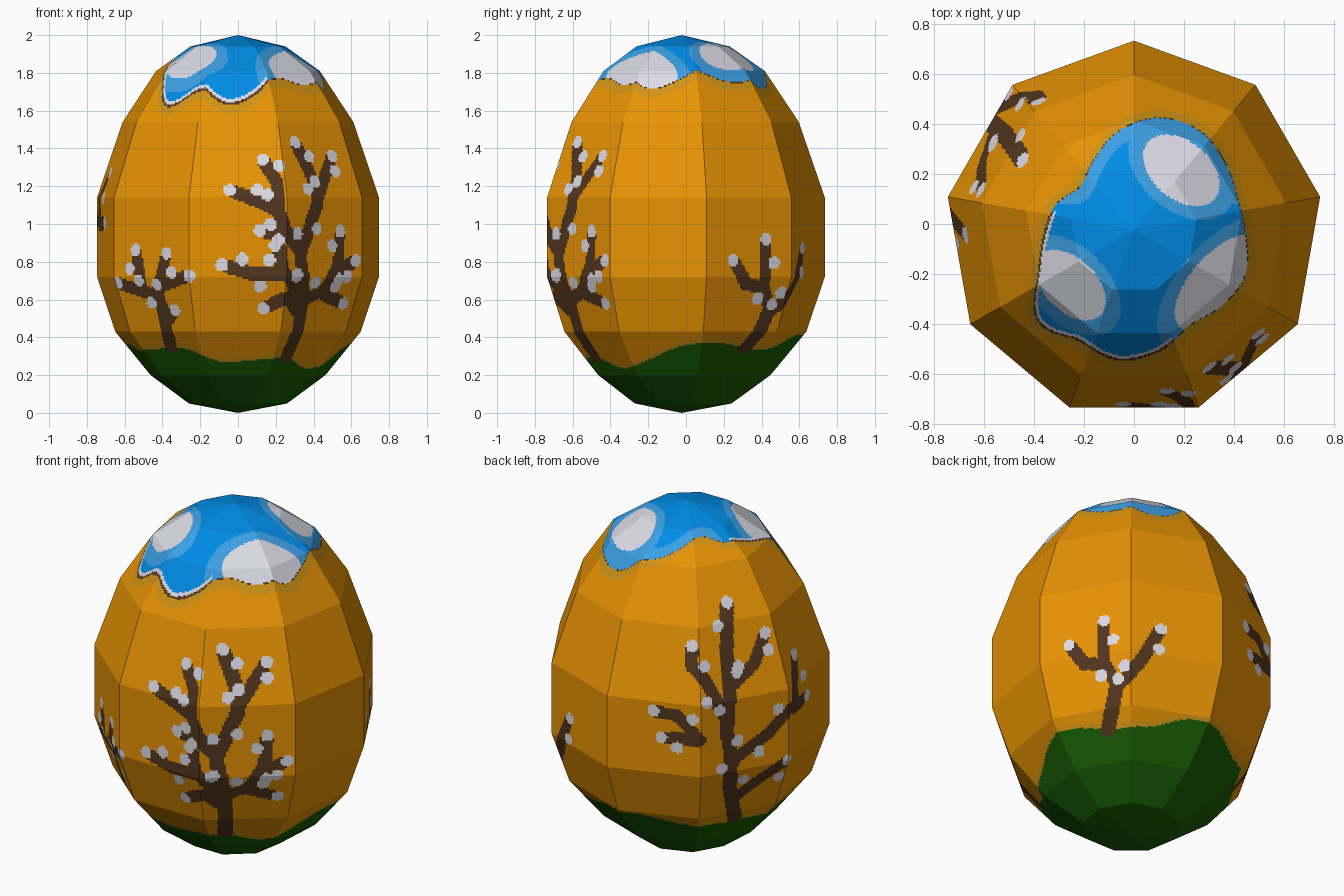
import bpy, bmesh, math
from mathutils import Vector
from mathutils.bvhtree import BVHTree
from mathutils.kdtree import KDTree

if "Cube" in bpy.data.objects:
    bpy.data.objects.remove(bpy.data.objects["Cube"])

# ---------- materials (sRGB 0-255 turned into linear) ----------
COLORS = {"orange_shell": (232, 147, 4), "ochre_rim": (208, 147, 22), "grass_green": (24, 94, 4),
          "bark_brown": (82, 54, 31), "snow_white": (220, 219, 230), "sky_blue": (0, 140, 230),
          "pale_blue": (60, 160, 228)}
ORANGE, RIM, GREEN, BROWN, WHITE, BLUE, PALE = range(7)


def linear(c):
    c /= 255
    return c / 12.92 if c < 0.04 else ((c + 0.055) / 1.055) ** 2.4


mesh = bpy.data.meshes.new("egg")
for name, rgb in COLORS.items():
    mat = bpy.data.materials.new(name)
    mat.diffuse_color = (*map(linear, rgb), 1)
    mat.use_nodes = True
    mat.node_tree.nodes["Principled BSDF"].inputs["Base Color"].default_value = mat.diffuse_color
    mesh.materials.append(mat)

# ---------- nine-sided egg body, each flat facet finely cut so it can be painted ----------
PROFILE = [(0, 0), (0.264, 0.05), (0.47, 0.20), (0.66, 0.43), (0.758, 0.72), (0.758, 1.14),
           (0.62, 1.54), (0.44, 1.81), (0.255, 1.94), (0, 2.0)]
SIDES, CUTS, STEP, AXIS_Y = 9, 46, 0.011, -0.023

corners = [Vector((math.cos(a), math.sin(a))) for a in
           (math.radians(90 + 40 * i) for i in range(SIDES + 1))]
outline = [corners[i].lerp(corners[i + 1], k / CUTS) for i in range(SIDES) for k in range(CUTS)]

rows = []
for (r0, z0), (r1, z1) in zip(PROFILE, PROFILE[1:]):
    n = max(2, round(math.hypot(r1 - r0, z1 - z0) / STEP))
    rows += [(r0 + (r1 - r0) * i / n, z0 + (z1 - z0) * i / n) for i in range(n)]
rows = rows[1:]

bm = bmesh.new()
rings = [[bm.verts.new((r * p.x, r * p.y + AXIS_Y, z)) for p in outline] for r, z in rows]
bottom, top = bm.verts.new((0, AXIS_Y, 0)), bm.verts.new((0, AXIS_Y, 2))
N = len(outline)
for i in range(N):
    j = (i + 1) % N
    bm.faces.new((bottom, rings[0][j], rings[0][i]))
    bm.faces.new((top, rings[-1][i], rings[-1][j]))
    for a, b in zip(rings, rings[1:]):
        bm.faces.new((a[i], a[j], b[j], b[i]))
bm.normal_update()
surface = BVHTree.FromBMesh(bm)

# ---------- painted trees: strokes drawn on a flat canvas and projected onto the shell ----------
PX = 188.0  # canvas units per model unit
trunk_pts, twig_pts, snow_pts = [], [], []


def tree(azimuth, elevation, base, strokes):
    """Strokes are in canvas units from the tree's foot; the first one is the trunk."""
    a, e = math.radians(azimuth), math.radians(elevation)
    view = Vector((math.cos(a) * math.cos(e), math.sin(a) * math.cos(e), math.sin(e)))
    right = Vector((-math.sin(a), math.cos(a), 0))
    up = view.cross(right)

    def mark(store, q):
        o = Vector((0, 0, 1)) + (right * (q.x + base[0]) + up * (q.y + base[1])) / PX
        p = surface.ray_cast(o + view * 5, -view)[0]
        if p:
            store.append(p)

    side = 1
    for k, stroke in enumerate(strokes):
        pts = [Vector(q) for q in stroke]
        for m, (s, t) in enumerate(zip(pts, pts[1:])):
            n = int((t - s).length / 1.5) + 1
            for i in range(n + 1):
                mark(twig_pts if k else trunk_pts, s.lerp(t, i / n))
            if (k or m) and n > 14:  # snow on alternating sides of the longer pieces
                d = (t - s).normalized()
                mark(snow_pts, s.lerp(t, 0.6) + Vector((-d.y, d.x)) * 9 * side)
                side = -side
        mark(snow_pts, pts[-1] + (pts[-1] - pts[-2]).normalized() * 4)  # snow on the tip


# big tree, front right
tree(-55, 25, (-13, -163), [
    [(0, 0), (0, 33), (-9, 76), (13, 123), (11, 148), (-1, 182)],
    [(0, 38), (25, 48), (40, 70), (42, 95)], [(33, 60), (59, 72)], [(18, 46), (49, 39)],
    [(-5, 30), (-20, 40), (-36, 37)], [(-3, 40), (-27, 58), (-55, 67), (-76, 80)],
    [(-30, 60), (-33, 87)],
    [(-8, 76), (-27, 98), (-34, 118), (-69, 146)], [(-34, 118), (-32, 145), (-38, 168)],
    [(13, 126), (27, 150), (40, 170)], [(-12, 84), (-45, 102)]])
# big tree, back left
tree(125, 25, (49, -148), [
    [(0, 0), (-5, 32), (-3, 62), (-8, 87), (-5, 122), (-8, 165), (-8, 214)],
    [(-5, 57), (35, 87), (61, 117), (60, 162)], [(0, 22), (24, 40), (50, 57)],
    [(-5, 132), (20, 157), (29, 184)], [(60, 112), (70, 122)],
    [(-7, 97), (-28, 137), (-43, 154), (-43, 170)], [(-38, 79), (-70, 82)],
    [(-35, 79), (-58, 104), (-78, 108)]])
# small tree, front left
tree(-90, 0, (-67, -122), [
    [(0, 0), (-6, 27), (-13, 58)], [(-13, 50), (-49, 62)], [(-29, 60), (-34, 92)],
    [(-13, 57), (-5, 89)], [(-11, 60), (14, 69)], [(-6, 23), (2, 33)]])
# small tree, back right
tree(50, -30, (-26, -58), [
    [(0, 0), (9, 47)], [(9, 45), (-5, 68), (-4, 106)], [(-4, 66), (-24, 66), (-37, 82)],
    [(9, 43), (32, 68), (51, 98)]])


def lookup(points):
    kd = KDTree(len(points))
    for i, p in enumerate(points):
        kd.insert(p, i)
    kd.balance()
    return kd


trunk, twigs, snow = map(lookup, (trunk_pts, twig_pts, snow_pts))

# ---------- wavy edges, one value per 20 degrees of direction ----------
GRASS = [.355, .37, .34, .35, .41, .41, .365, .35, .35, .36, .33, .34, .34, .27, .28, .29, .235, .28]
CAP = [.43, .425, .455, .49, .485, .435, .36, .312, .36, .385, .432, .53, .485, .505, .468, .412,
       .435, .455]
# clouds seen from above: centre, half length, half width, tilt
CLOUDS = [(.19, .215, .175, .115, -40), (-.255, -.245, .17, .105, -45), (.345, -.235, .24, .115, 48)]


def wave(values, x, y):
    """Smooth closed curve through the values, read at the direction of (x, y)."""
    s = math.degrees(math.atan2(y, x)) % 360 / 20
    i, t = int(s), s % 1
    a, b, c, d = (values[(i + k) % len(values)] for k in (-1, 0, 1, 2))
    return b + t / 2 * (c - a + t * (2 * a - 5 * b + 4 * c - d + t * (3 * (b - c) + d - a)))


def in_cloud(x, y, cloud):
    """Rough distance inside a cloud, negative outside."""
    cx, cy, length, width, tilt = cloud
    v = Vector((x - cx, y - cy))
    c, s = math.cos(math.radians(tilt)), math.sin(math.radians(tilt))
    return (1 - math.hypot((v.x * c + v.y * s) / length, (v.y * c - v.x * s) / width)) * width


def paint(p):
    if p.z > 1.5:  # sky cap with clouds and a border, heavier on the front left
        x, y = p.x - .02, p.y + .05
        d = wave(CAP, x, y) - math.hypot(x, y)
        heavy = y < .1 and x < .13
        if d > 0:
            if d < (.009 if heavy else .003):
                return BROWN
            cloud = max(in_cloud(p.x, p.y, c) for c in CLOUDS)
            if cloud > 0 or (heavy and d < .021):
                return WHITE
            return PALE if cloud > -.045 or (p.y > .08 and d < .06) else BLUE
        if d > -.028:
            return RIM
    if snow.find(p)[2] < .034:
        return WHITE
    if trunk.find(p)[2] < .041 or twigs.find(p)[2] < .036:
        return BROWN
    h = p.z - wave(GRASS, p.x, p.y - AXIS_Y)
    return GREEN if h < 0 else RIM if h < .02 else ORANGE


for f in bm.faces:
    f.material_index = paint(f.calc_center_median())
bm.to_mesh(mesh)
bm.free()
egg = bpy.data.objects.new("painted_egg", mesh)
bpy.context.collection.objects.link(egg)
